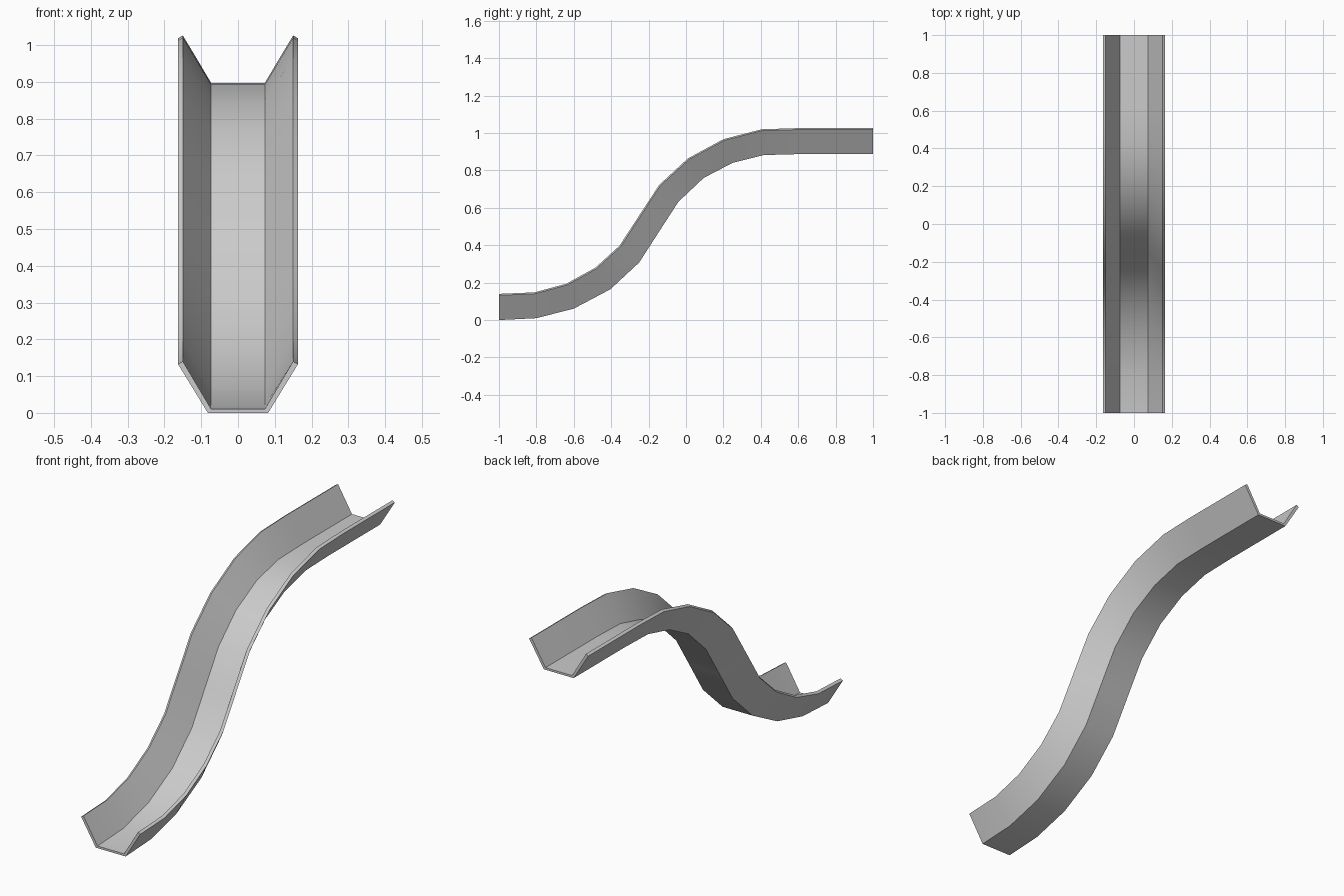
import bpy, bmesh, math
from mathutils import Vector

if "Cube" in bpy.data.objects:
    bpy.data.objects.remove(bpy.data.objects["Cube"])

# Side-view stations: (y, z) of the underside edge and of the rim edge
stations = [
    ((-1.00, 0.002), (-1.00, 0.142)),
    ((-0.80, 0.012), (-0.81, 0.150)),
    ((-0.60, 0.063), (-0.64, 0.196)),
    ((-0.405, 0.166), (-0.483, 0.283)),
    ((-0.25, 0.31), (-0.355, 0.40)),
    ((-0.145, 0.473), (-0.25, 0.561)),
    ((-0.04, 0.635), (-0.143, 0.725)),
    ((0.095, 0.762), (0.01, 0.866)),
    ((0.25, 0.843), (0.20, 0.969)),
    ((0.415, 0.884), (0.405, 1.022)),
    ((0.60, 0.889), (0.60, 1.028)),
    ((1.00, 0.889), (1.00, 1.028)),
]

# Half cross-section: (x, fraction of height), outer floor, outer rim, inner rim, inner floor
half = [(0.082, 0.0), (0.163, 0.945), (0.150, 1.0), (0.073, 0.075)]
profile = half + [(-x, t) for x, t in reversed(half)]

# Sweep the channel section along the stations
bm = bmesh.new()
rings = []
for low, high in stations:
    a, b = Vector((0, *low)), Vector((0, *high))
    rings.append([bm.verts.new(a.lerp(b, t) + Vector((x, 0, 0))) for x, t in profile])
n = len(profile)
for r, s in zip(rings, rings[1:]):
    for i in range(n):
        j = (i + 1) % n
        bm.faces.new((r[i], r[j], s[j], s[i]))

# End caps: right wall, floor, left wall
for r in (rings[0], rings[-1]):
    for q in ((0, 1, 2, 3), (0, 3, 4, 7), (4, 5, 6, 7)):
        bm.faces.new([r[i] for i in q])
bmesh.ops.recalc_face_normals(bm, faces=bm.faces)

# Rest the chute on the ground
lowest = min(v.co.z for v in bm.verts)
bmesh.ops.translate(bm, verts=bm.verts, vec=(0, 0, -lowest))

mesh = bpy.data.meshes.new("slide_chute")
bm.to_mesh(mesh)
bm.free()
chute = bpy.data.objects.new("slide_chute", mesh)
bpy.context.collection.objects.link(chute)
bpy.context.view_layer.objects.active = chute
chute.select_set(True)
bpy.ops.object.shade_smooth_by_angle(angle=math.radians(30))
